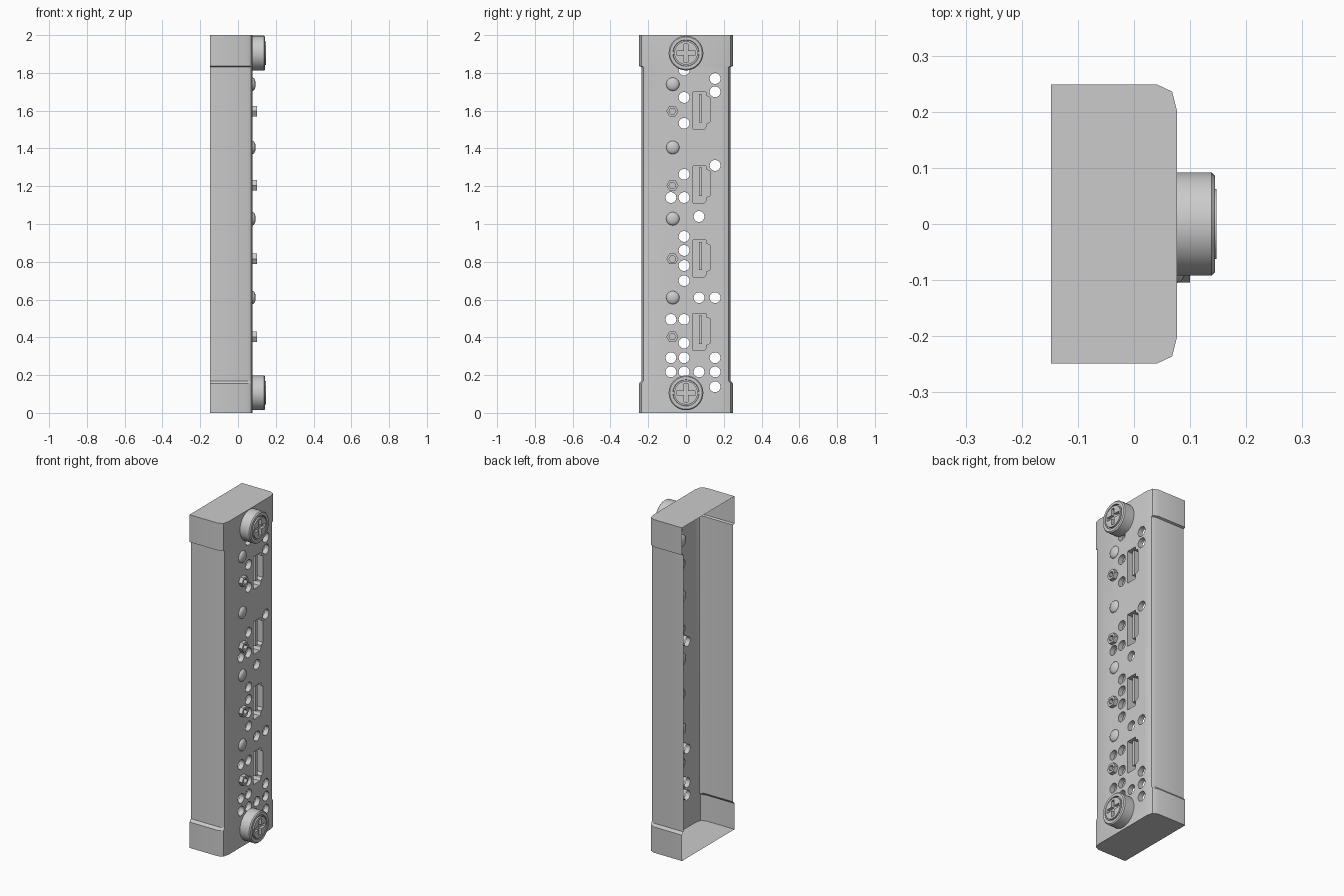
import bpy, bmesh
from math import sin, cos, pi, radians
from mathutils import Matrix

if "Cube" in bpy.data.objects:
    bpy.data.objects.remove(bpy.data.objects["Cube"])

FRONT = 0.077


def finish(bm, name, angle=30):
    bmesh.ops.remove_doubles(bm, verts=bm.verts, dist=1e-5)
    bmesh.ops.recalc_face_normals(bm, faces=bm.faces)
    me = bpy.data.meshes.new(name)
    bm.to_mesh(me)
    bm.free()
    ob = bpy.data.objects.new(name, me)
    bpy.context.collection.objects.link(ob)
    bpy.ops.object.select_all(action='DESELECT')
    ob.select_set(True)
    bpy.context.view_layer.objects.active = ob
    bpy.ops.object.shade_smooth_by_angle(angle=radians(angle))
    return ob


def ring(y, z, r, n, start=0.0):
    return [(y + r * cos(start + 2 * pi * i / n), z + r * sin(start + 2 * pi * i / n)) for i in range(n)]


def loop_verts(bm, pts, x):
    return [bm.verts.new((x, y, z)) for y, z in pts]


def bridge(bm, a, b):
    n = len(a)
    for i in range(n):
        bm.faces.new((a[i], a[(i + 1) % n], b[(i + 1) % n], b[i]))


def pocket(bm, pts, x0, x1, floor):
    """Tube wall from x0 to x1, with an end face if floor is set."""
    a, b = loop_verts(bm, pts, x0), loop_verts(bm, pts, x1)
    bridge(bm, a, b)
    if floor:
        bm.faces.new(b)


def holed_face(bm, loops, x):
    edges = []
    for pts in loops:
        v = loop_verts(bm, pts, x)
        edges += [bm.edges.new((v[i], v[(i + 1) % len(v)])) for i in range(len(v))]
    bmesh.ops.triangle_fill(bm, use_beauty=True, use_dissolve=False, edges=edges, normal=(1, 0, 0))


def socket_outline(z):
    half = [(0.037, -0.098), (0.098, -0.098), (0.106, -0.085), (0.106, -0.07), (0.127, -0.06)]
    top = [(0.127, 0.07), (0.106, 0.08), (0.106, 0.098), (0.037, 0.098)]
    return [(y, z + dz) for y, dz in half + top]


# layout of the front panel, by column (y: heights)
hole_cols = {
    -0.08: (1.14, 0.495, 0.292, 0.217),
    -0.01: (1.815, 1.67, 1.533, 1.263, 1.14, 0.934, 0.86, 0.78, 0.70, 0.495, 0.37, 0.292, 0.217),
    0.069: (1.04, 0.61, 0.217),
    0.154: (1.77, 1.70, 1.31, 0.61, 0.292, 0.217, 0.138),
}
holes = [ring(y, z, 0.029, 14) for y, zs in hole_cols.items() for z in zs]
socket_z = (1.6, 1.21, 0.818, 0.428)
sockets = [socket_outline(z) for z in socket_z]

# housing: end caps and narrower middle, open at the back
bm = bmesh.new()
cap = [(-0.148, 0.249), (0.04, 0.249), (0.068, 0.236), (FRONT, 0.2)]
mid = [(-0.148, 0.236), (0.045, 0.236), (0.069, 0.226), (FRONT, 0.2)]
sections = [(0, cap), (0.155, cap), (0.17, mid), (1.832, mid), (1.836, cap), (2, cap)]
for s in (-1, 1):
    rows = [[bm.verts.new((x, s * y, z)) for x, y in prof] for z, prof in sections]
    for a, b in zip(rows, rows[1:]):
        for i in range(3):
            bm.faces.new((a[i], a[i + 1], b[i + 1], b[i]))
for z in (0, 2):
    bm.faces.new([bm.verts.new((x, y, z)) for x, y in cap] +
                 [bm.verts.new((x, -y, z)) for x, y in reversed(cap)])
zs = [z for z, _ in sections]
outline = [(0.2, z) for z in zs] + [(-0.2, z) for z in reversed(zs)]
holed_face(bm, [outline] + holes + sockets, FRONT)
for h in holes:
    pocket(bm, h, FRONT, FRONT - 0.03, False)
for s in sockets:
    pocket(bm, s, FRONT, FRONT - 0.06, True)
finish(bm, "housing")

# contact tongues inside the sockets
for z in socket_z:
    bm = bmesh.new()
    bmesh.ops.create_cube(bm, size=1, matrix=Matrix.Translation((0.043, 0.077, z + 0.013))
                          @ Matrix.Diagonal((0.052, 0.016, 0.15, 1)))
    finish(bm, "socket_tongue")

# round indicator domes
for z in (1.74, 1.405, 1.028, 0.61):
    bm = bmesh.new()
    bmesh.ops.create_uvsphere(bm, u_segments=24, v_segments=12, radius=0.035,
                              matrix=Matrix.Translation((FRONT, -0.07, z)) @ Matrix.Diagonal((0.48, 1, 1, 1)))
    finish(bm, "indicator_dome", 40)

# hollow hexagonal nuts
for z in (1.597, 1.204, 0.815, 0.403):
    bm = bmesh.new()
    outer, inner = ring(-0.072, z, 0.032, 6), ring(-0.072, z, 0.018, 6)
    pocket(bm, outer, 0.1, FRONT - 0.002, False)
    pocket(bm, inner, 0.1, FRONT + 0.001, True)
    bridge(bm, loop_verts(bm, outer, 0.1), loop_verts(bm, inner, 0.1))
    finish(bm, "hex_nut")

# thumb screws with a cross slot
L, W = 0.049, 0.011
for z in (1.905, 0.106):
    bm = bmesh.new()
    prof = [(0.092, FRONT), (0.092, 0.138), (0.086, 0.144), (0.07, 0.144),
            (0.068, 0.137), (0.062, 0.137), (0.062, 0.147)]
    rings = [loop_verts(bm, ring(0, z, r, 32), x) for r, x in prof]
    for a, b in zip(rings, rings[1:]):
        bridge(bm, a, b)
    cross = [(L, -W), (L, W), (W, W), (W, L), (-W, L), (-W, W),
             (-L, W), (-L, -W), (-W, -W), (-W, -L), (W, -L), (W, -W)]
    cross = [(y, z + dz) for y, dz in cross]
    holed_face(bm, [ring(0, z, 0.062, 32), cross], 0.147)
    pocket(bm, cross, 0.147, 0.13, True)
    finish(bm, "thumb_screw")
